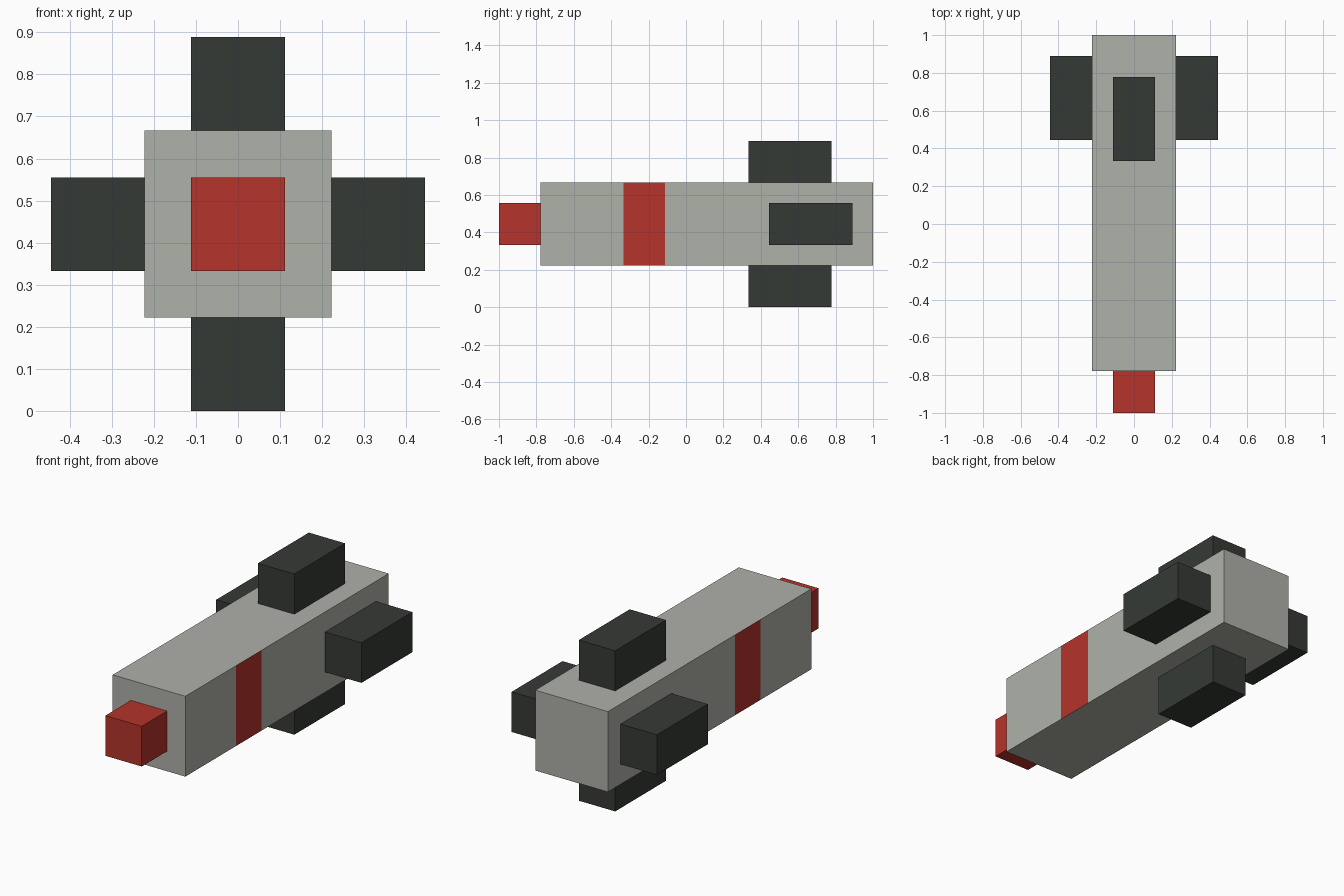
import bpy
import bmesh
from mathutils import Vector

cube = bpy.data.objects.get("Cube")
if cube:
    bpy.data.objects.remove(cube, do_unlink=True)

U = 2 / 9  # the model sits on a nine-unit-long grid
MID = 2 * U  # height of the body axis


def material(name, rgb):
    mat = bpy.data.materials.new(name)
    mat.use_nodes = True
    mat.diffuse_color = (*rgb, 1)
    bsdf = next(n for n in mat.node_tree.nodes if n.type == 'BSDF_PRINCIPLED')
    bsdf.inputs["Base Color"].default_value = (*rgb, 1)
    return mat


grey = material("light_grey", (0.43, 0.44, 0.40))
red = material("red", (0.46, 0.033, 0.024))
dark = material("dark_grey", (0.036, 0.042, 0.036))


def box(name, center, size, mats, band=None):
    """Flat box; band = (y0, y1) paints a strip on the two side walls."""
    bm = bmesh.new()
    bmesh.ops.create_cube(bm, size=1)
    bmesh.ops.scale(bm, vec=size, verts=bm.verts)
    bmesh.ops.translate(bm, vec=center, verts=bm.verts)
    if band:
        for y in band:
            bmesh.ops.bisect_plane(bm, geom=bm.verts[:] + bm.edges[:] + bm.faces[:],
                                   plane_co=(0, y, 0), plane_no=(0, 1, 0))
        bm.normal_update()
        for f in bm.faces:
            inside = band[0] < f.calc_center_median().y < band[1]
            f.material_index = int(inside and abs(f.normal.x) > 0.9)
    mesh = bpy.data.meshes.new(name)
    bm.to_mesh(mesh)
    bm.free()
    for m in mats:
        mesh.materials.append(m)
    obj = bpy.data.objects.new(name, mesh)
    bpy.context.collection.objects.link(obj)
    return obj


# Body with a red stripe on each side
box("body", Vector((0, U / 2, MID)), Vector((2 * U, 8 * U, 2 * U)),
    [grey, red], band=(-1.5 * U, -0.5 * U))

# Nose block
box("nose", Vector((0, -4 * U, MID)), Vector((U, U, U)), [red])

# Four tail fins: the side pair sits half a unit further back
fin_size = Vector((U, 2 * U, U))
for side, sign in (("left", 1), ("right", -1)):
    box(side + "_fin", Vector((sign * 1.5 * U, 3 * U, MID)), fin_size, [dark])
for side, sign in (("top", 1), ("bottom", -1)):
    box(side + "_fin", Vector((0, 2.5 * U, MID + sign * 1.5 * U)), fin_size, [dark])
